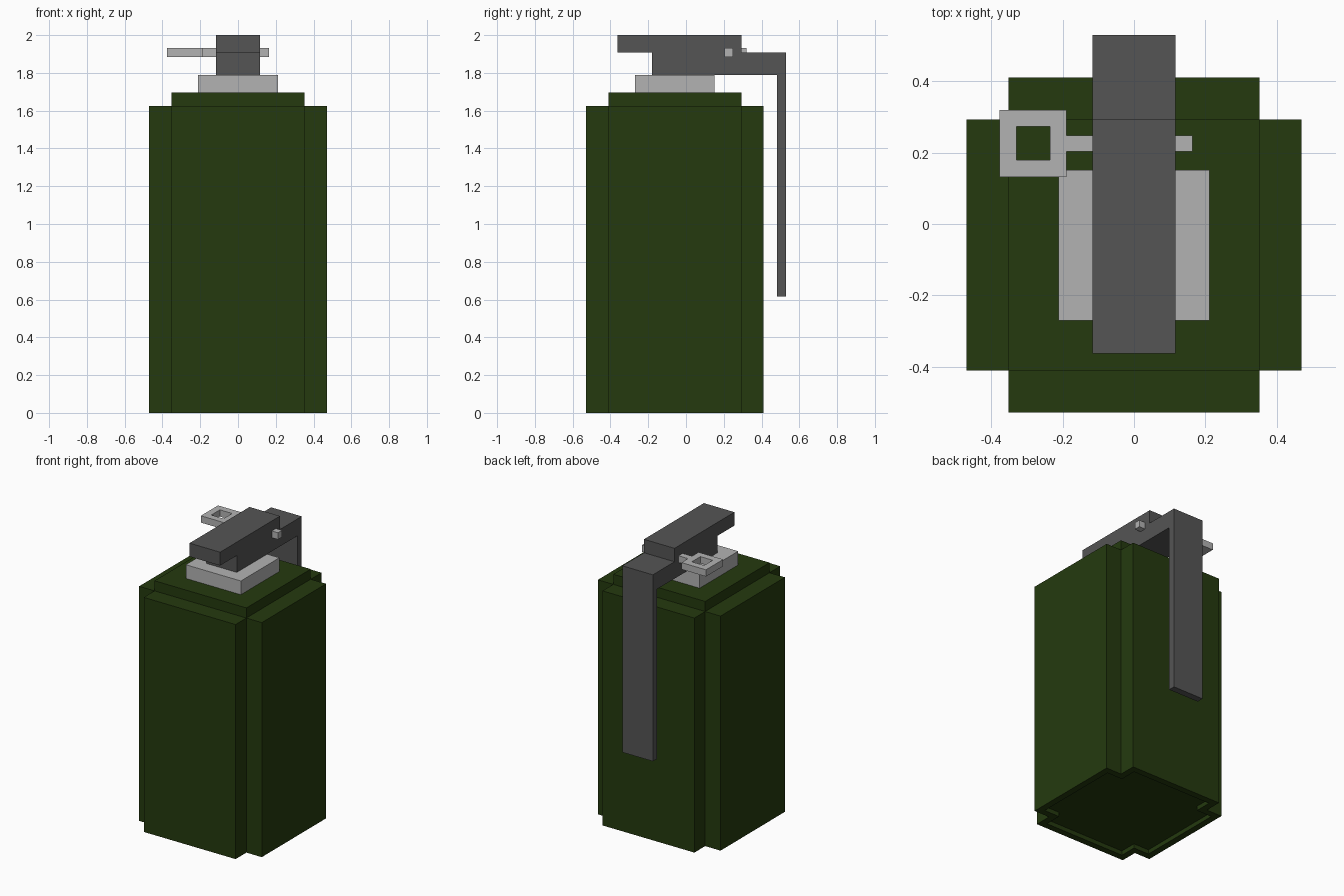
import bpy, bmesh
from mathutils import Vector

if "Cube" in bpy.data.objects:
    bpy.data.objects.remove(bpy.data.objects["Cube"])


def material(name, rgb):
    m = bpy.data.materials.new(name)
    m.diffuse_color = (*rgb, 1)
    m.use_nodes = True
    m.node_tree.nodes["Principled BSDF"].inputs["Base Color"].default_value = m.diffuse_color
    return m


GREEN = material("dark_green", (0.018, 0.042, 0.0045))
DARK = material("dark_grey", (0.09, 0.09, 0.09))
LIGHT = material("light_grey", (0.45, 0.45, 0.45))


def finish(bm, name, mat):
    bmesh.ops.recalc_face_normals(bm, faces=bm.faces)
    me = bpy.data.meshes.new(name)
    bm.to_mesh(me)
    bm.free()
    me.materials.append(mat)
    ob = bpy.data.objects.new(name, me)
    bpy.context.collection.objects.link(ob)
    return ob


def prism(points, offset):
    """Extrude a closed profile by an offset; returns the bmesh and start cap."""
    bm = bmesh.new()
    offset = Vector(offset)
    a = [bm.verts.new(p) for p in points]
    b = [bm.verts.new(Vector(p) + offset) for p in points]
    cap = bm.faces.new(a[::-1])
    bm.faces.new(b)
    n = len(a)
    for i in range(n):
        j = (i + 1) % n
        bm.faces.new((a[i], a[j], b[j], b[i]))
    return bm, cap


def box(name, x, y, z, mat):
    pts = [(x[0], y[0], z[0]), (x[1], y[0], z[0]), (x[1], y[1], z[0]), (x[0], y[1], z[0])]
    return finish(prism(pts, (0, 0, z[1] - z[0]))[0], name, mat)


# Canister body: plus-shaped column with a shallow recess underneath
W, N, CY = 0.47, 0.352, -0.059
quarter = [(W, -N), (W, N), (N, N)]
plus = []
for sx, sy in ((1, 1), (-1, 1), (-1, -1), (1, -1)):
    corner = [(W, N), (N, N), (N, W)]
    if sx * sy < 0:
        corner.reverse()
    plus += [(sx * px, sy * py + CY, 0) for px, py in corner]
bm, bottom = prism(plus, (0, 0, 1.625))
bmesh.ops.recalc_face_normals(bm, faces=bm.faces)
bmesh.ops.inset_region(bm, faces=[bottom], thickness=0.045, use_even_offset=True)
ext = bmesh.ops.extrude_discrete_faces(bm, faces=[bottom])
bmesh.ops.translate(bm, verts=ext["faces"][0].verts, vec=(0, 0, 0.03))
finish(bm, "canister_body", GREEN)

# Top cap and neck
box("canister_cap", (-N, N), (CY - N, CY + N), (1.625, 1.695), GREEN)
box("fuse_neck", (-0.211, 0.211), (-0.27, 0.152), (1.695, 1.79), LIGHT)

# Lever: one side profile (y, z) extruded across x
side = [(-0.18, 1.79), (0.483, 1.79), (0.483, 0.615), (0.53, 0.615), (0.53, 1.907),
        (0.293, 1.907), (0.293, 2.0), (-0.363, 2.0), (-0.363, 1.907), (-0.18, 1.907)]
bm, _ = prism([(-0.117, y, z) for y, z in side], (0.234, 0, 0))
finish(bm, "lever", DARK)

# Safety pin through the lever
PZ = (1.884, 1.931)
box("safety_pin", (-0.19, 0.164), (0.203, 0.248), PZ, LIGHT)

# Square pull ring
bm = bmesh.new()
cx, cy = -0.283, 0.226
signs = [(-1, -1), (1, -1), (1, 1), (-1, 1)]
loops = [[bm.verts.new((cx + sx * r, cy + sy * r, z)) for sx, sy in signs]
         for r, z in ((0.094, PZ[0]), (0.094, PZ[1]), (0.047, PZ[1]), (0.047, PZ[0]))]
for k in range(4):
    p, q = loops[k], loops[(k + 1) % 4]
    for i in range(4):
        j = (i + 1) % 4
        bm.faces.new((p[i], p[j], q[j], q[i]))
finish(bm, "pull_ring", LIGHT)
